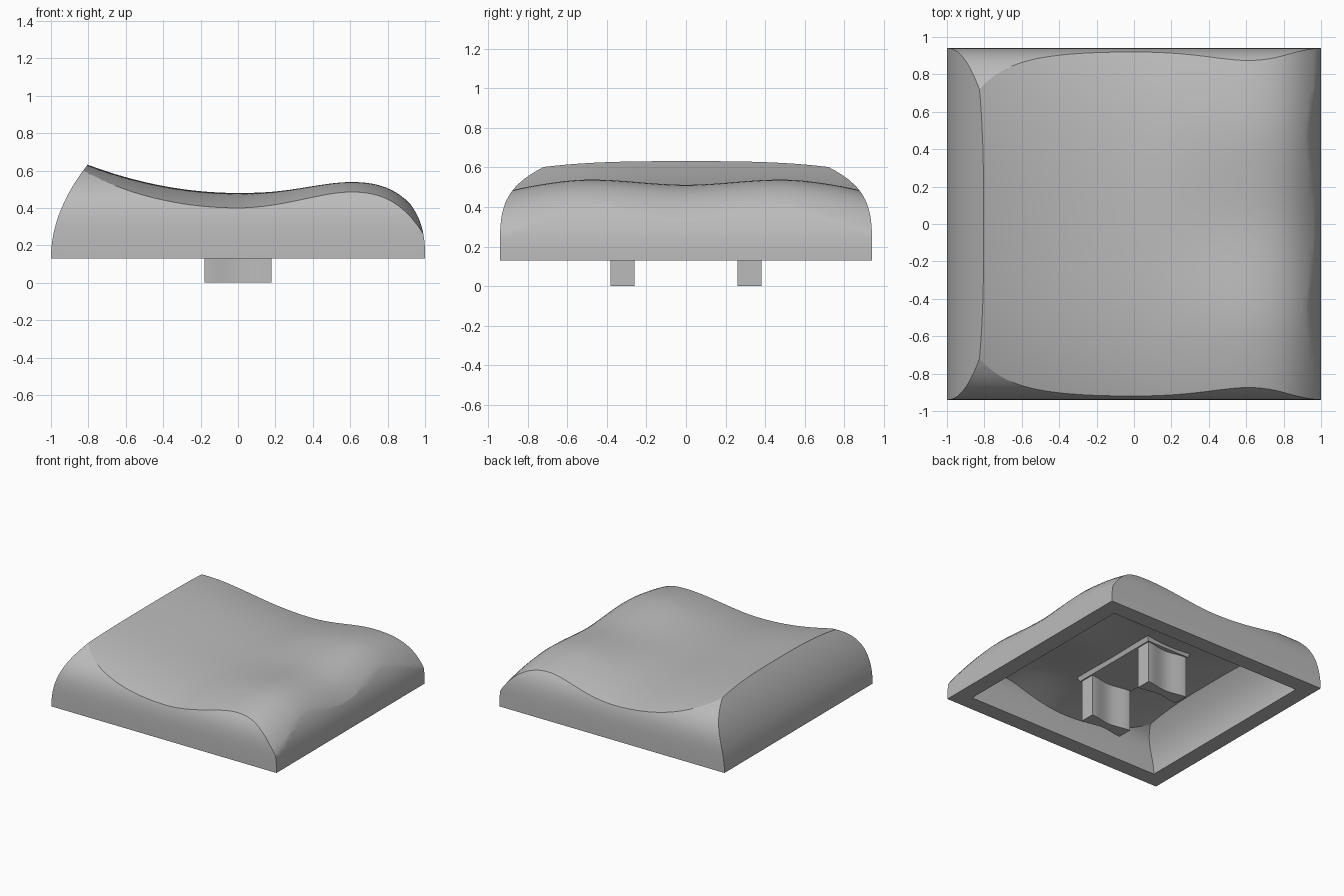
import bpy, bmesh, math

old = bpy.data.objects.get("Cube")
if old:
    bpy.data.objects.remove(old, do_unlink=True)

BASE = 0.13      # height of the bottom rim
RIM = 0.13       # rim width
SHELL = 0.12     # thickness of the dished top

grey = bpy.data.materials.new("light grey plastic")
grey.use_nodes = True
grey.diffuse_color = (0.5, 0.5, 0.5, 1)
grey.node_tree.nodes["Principled BSDF"].inputs["Base Color"].default_value = (0.5, 0.5, 0.5, 1)


def finish(name, bm):
    bmesh.ops.recalc_face_normals(bm, faces=bm.faces)
    mesh = bpy.data.meshes.new(name)
    bm.to_mesh(mesh)
    bm.free()
    mesh.materials.append(grey)
    obj = bpy.data.objects.new(name, mesh)
    bpy.context.collection.objects.link(obj)
    return obj


def activate(obj):
    bpy.ops.object.select_all(action='DESELECT')
    obj.select_set(True)
    bpy.context.view_layer.objects.active = obj


def boolean(obj, cutter, operation):
    activate(obj)
    mod = obj.modifiers.new("cut", 'BOOLEAN')
    mod.object, mod.operation, mod.solver = cutter, operation, 'EXACT'
    bpy.ops.object.modifier_apply(modifier=mod.name)
    bpy.data.objects.remove(cutter, do_unlink=True)


def dish(x, y):
    """Height of the saddle-shaped top: valley along x, rolling off in y."""
    z = 0.48 + (0.234 * x**2 if x < 0 else 0.13 * x**2 - 0.32 * x**6)
    z -= 0.08 * (abs(y) / 0.92)**3
    s = min(abs(y) / 0.6, 1)
    along = min(max(x / 0.6, 0), 1)
    return z + 0.042 * s * s * (3 - 2 * s) * along * along * (3 - 2 * along)


def walls(name, inset, z0, z1, bulge, rings=28, n=24):
    """Closed loft of rectangles whose sides curve inwards with height."""
    bm = bmesh.new()
    loops = []
    for i in range(rings + 1):
        z = z0 + (z1 - z0) * i / rings
        t = max(z - BASE, 0) * bulge
        left = -1 + inset + 0.78 * t**2
        right = 1 - inset - 2.2 * t**2.7
        half = 0.94 - inset - 5.6 * t**4.3
        corners = [(left, -half), (right, -half), (right, half), (left, half)]
        loop = []
        for k in range(4):
            (ax, ay), (bx, by) = corners[k], corners[(k + 1) % 4]
            loop += [bm.verts.new((ax + (bx - ax) * j / n, ay + (by - ay) * j / n, z))
                     for j in range(n)]
        loops.append(loop)
    for a, b in zip(loops, loops[1:]):
        for j in range(len(a)):
            k = (j + 1) % len(a)
            bm.faces.new((a[j], a[k], b[k], b[j]))
    bm.faces.new(loops[0])
    bm.faces.new(loops[-1])
    return finish(name, bm)


def dish_block(name, drop, n=60):
    """Block whose upper face is the dished top."""
    bm = bmesh.new()
    bmesh.ops.create_grid(bm, x_segments=n, y_segments=n, size=1.03)
    top = bm.faces[:]
    ext = bmesh.ops.extrude_face_region(bm, geom=top, use_keep_orig=True)
    low = {v for v in ext["geom"] if isinstance(v, bmesh.types.BMVert)}
    for v in bm.verts:
        v.co.z = -0.3 if v in low else dish(v.co.x, v.co.y) - drop
    return finish(name, bm)


# Outer shell: curved walls trimmed by the dished top
cap = walls("keycap_shell", 0, BASE, 0.70, 1)
boolean(cap, dish_block("top_cutter", 0), 'INTERSECT')

# Hollow underside, an inset copy of the same form
cavity = walls("cavity_cutter", RIM, BASE - 0.1, 0.52, 1.25)
boolean(cavity, dish_block("ceiling_cutter", SHELL), 'INTERSECT')
boolean(cap, cavity, 'DIFFERENCE')
activate(cap)
bpy.ops.object.shade_smooth_by_angle(angle=math.radians(25))

# Mounting pad under the ceiling, with flared sides
bm = bmesh.new()
bmesh.ops.create_cube(bm, size=1)
for v in bm.verts:
    upper = v.co.z > 0
    grow = 0.03 if upper else 0
    v.co.x *= 0.38 + 2 * grow
    v.co.y *= 0.78 + 2 * grow
    v.co.z = 0.40 if upper else 0.335
finish("mounting_pad", bm)

# Two stems with hollowed front and back faces
for side, name in ((-1, "front_stem"), (1, "back_stem")):
    bm = bmesh.new()
    steps = 20
    xs = [-0.18 + 0.36 * i / steps for i in range(steps + 1)]
    half = [0.06 - 0.025 * math.cos(math.pi * x / 0.36)**2 for x in xs]
    outline = [(x, -h) for x, h in zip(xs, half)]
    outline += [(x, h) for x, h in reversed(list(zip(xs, half)))]
    face = bm.faces.new([bm.verts.new((x, y + side * 0.32, 0)) for x, y in outline])
    ext = bmesh.ops.extrude_face_region(bm, geom=[face], use_keep_orig=True)
    for v in ext["geom"]:
        if isinstance(v, bmesh.types.BMVert):
            v.co.z = 0.38
    stem = finish(name, bm)
    activate(stem)
    bpy.ops.object.shade_smooth_by_angle(angle=math.radians(30))
